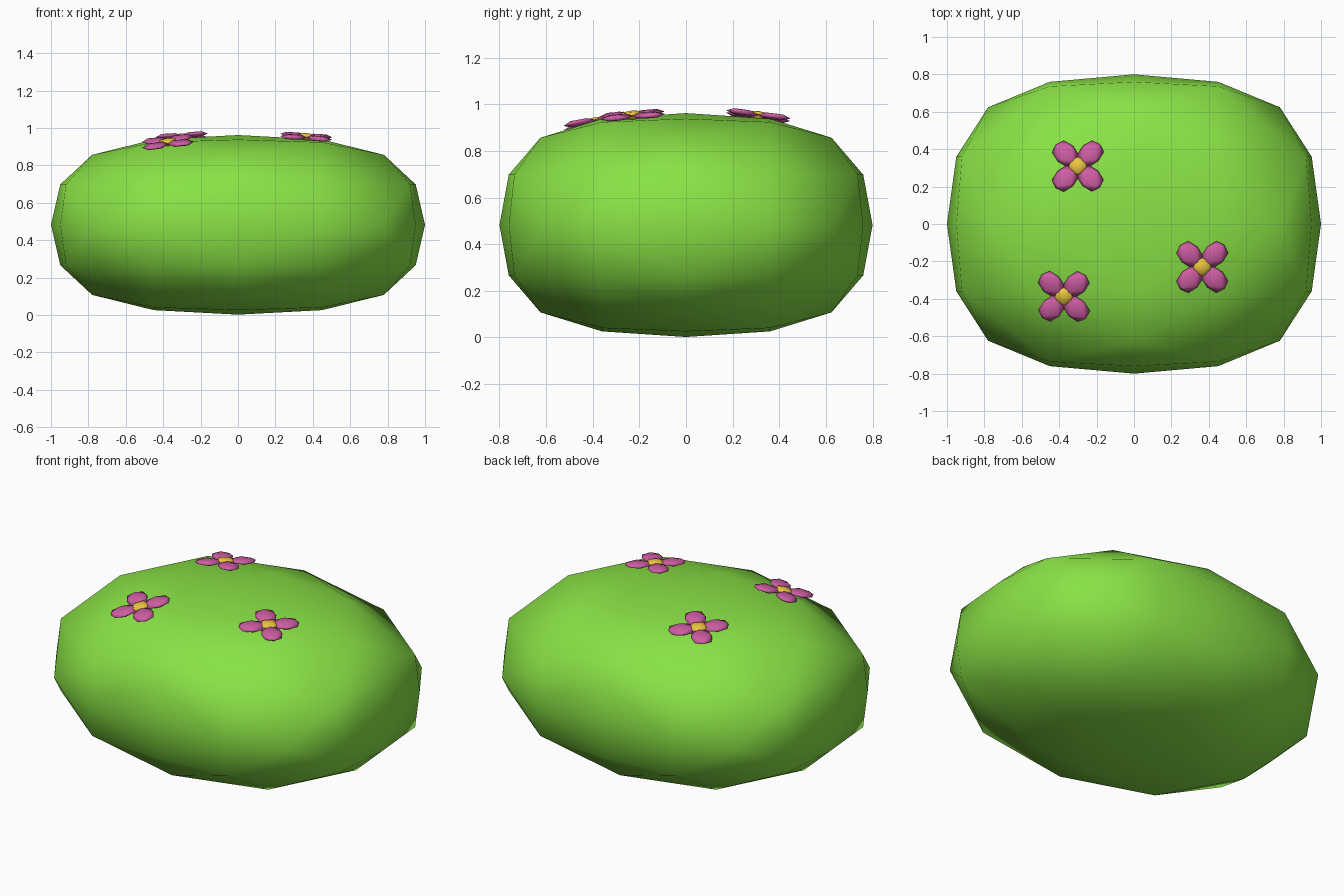
import bpy, bmesh
from itertools import product
from mathutils import Vector, Matrix

if "Cube" in bpy.data.objects:
    bpy.data.objects.remove(bpy.data.objects["Cube"])


def material(name, rgb):
    m = bpy.data.materials.new(name)
    m.diffuse_color = (*rgb, 1)
    m.use_nodes = True
    m.node_tree.nodes["Principled BSDF"].inputs["Base Color"].default_value = m.diffuse_color
    return m


GREEN = material("leaf_green", (0.25, 0.76, 0.06))
PINK = material("petal_pink", (0.62, 0.11, 0.37))
YELLOW = material("pollen_yellow", (0.83, 0.55, 0.05))


def puffy_point(idx):
    """Octahedron grid index (sums to 4) -> point on a boxy unit sphere."""
    two = 0.78 if 0 in idx else 0.92
    radius = {0: 0.0, 1: 0.45, 2: two, 3: 0.95, 4: 1.0}
    return Vector([radius[i] for i in idx])


def puffy_ball(name, step, size, mat, matrix):
    """Subdivided octahedron, puffed out; step 1 = fine, 2 = coarse."""
    bm = bmesh.new()
    for signs in product((1, -1), repeat=3):
        vert = {}
        for i in range(0, 5, step):
            for j in range(0, 5 - i, step):
                p = puffy_point((i, j, 4 - i - j))
                vert[i, j] = bm.verts.new([p[k] * signs[k] * size[k] for k in range(3)])
        for (i, j) in list(vert):
            a, b = (i + step, j), (i, j + step)
            if a in vert:
                bm.faces.new((vert[i, j], vert[a], vert[b]))
            c = (i + step, j + step)
            if c in vert:
                bm.faces.new((vert[a], vert[c], vert[b]))
    bmesh.ops.remove_doubles(bm, verts=bm.verts, dist=1e-5)
    bmesh.ops.recalc_face_normals(bm, faces=bm.faces)
    for f in bm.faces:
        f.smooth = True
    mesh = bpy.data.meshes.new(name)
    bm.to_mesh(mesh)
    bm.free()
    mesh.materials.append(mat)
    ob = bpy.data.objects.new(name, mesh)
    ob.matrix_world = matrix
    bpy.context.collection.objects.link(ob)
    return ob


# Bush body
puffy_ball("bush_body", 1, (1.0, 0.8, 0.48), GREEN, Matrix.Translation((0, 0, 0.482)))

# Flowers: position and outward direction of the surface beneath
FLOWERS = [
    ((-0.30, 0.31, 0.951), (-0.07, 0.13, 1)),
    ((-0.375, -0.388, 0.925), (-0.12, -0.20, 1)),
    ((0.365, -0.23, 0.953), (0.07, -0.08, 1)),
]
for n, (pos, normal) in enumerate(FLOWERS, 1):
    tilt = Vector((0, 0, 1)).rotation_difference(Vector(normal)).to_matrix().to_4x4()
    base = Matrix.Translation(pos) @ tilt
    for k in range(4):
        turn = Matrix.Rotation(0.785398 * (2 * k + 1), 4, 'Z')
        puffy_ball(f"flower_{n}_petal_{k + 1}", 2, (0.072, 0.058, 0.014), PINK,
                   base @ turn @ Matrix.Translation((0.095, 0, 0)))
    puffy_ball(f"flower_{n}_centre", 2, (0.05, 0.05, 0.02), YELLOW, base)
